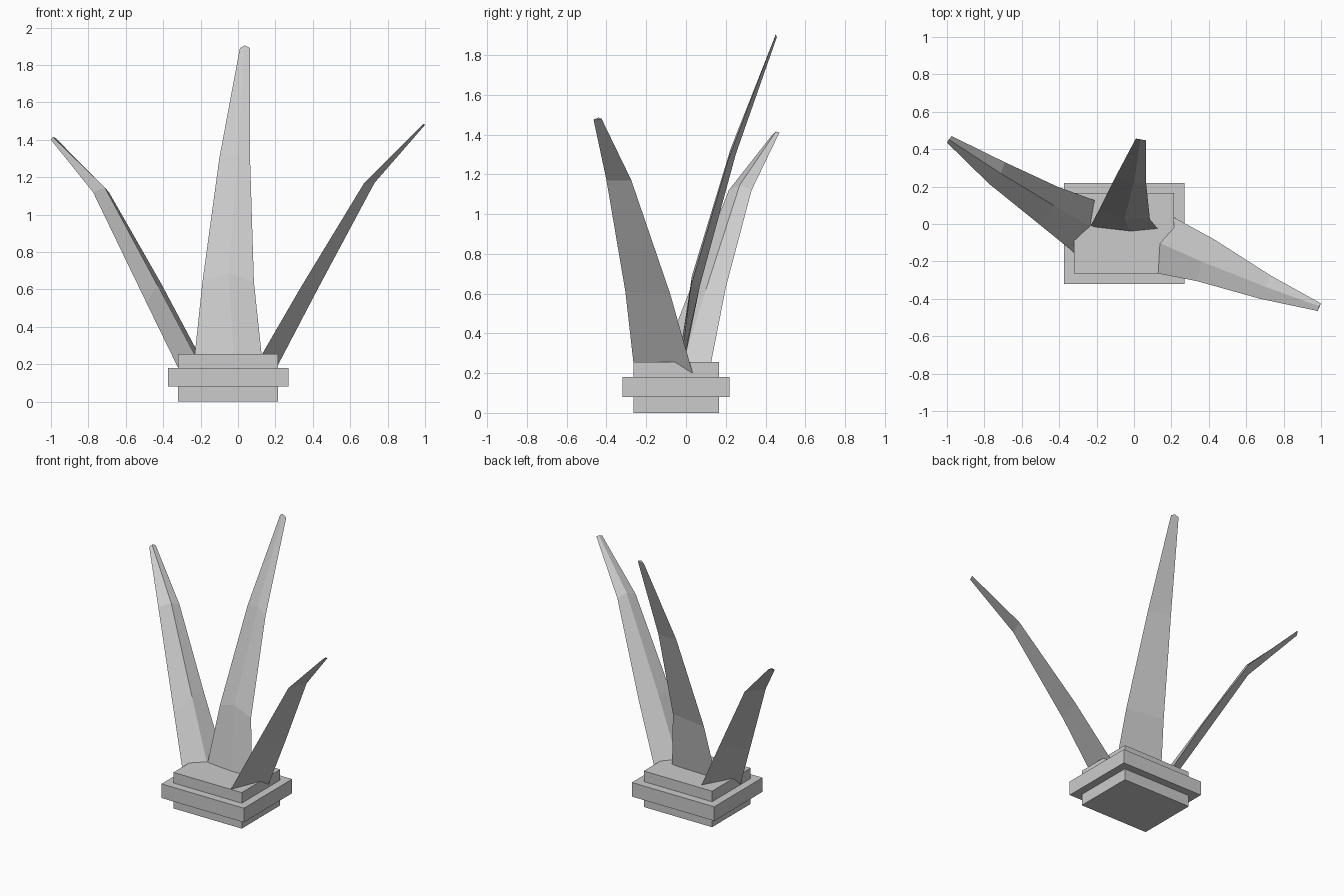
import bpy, bmesh

grey = bpy.data.materials.new("plain grey")
grey.diffuse_color = (0.6, 0.6, 0.6, 1)


def finish(name, bm):
    bmesh.ops.recalc_face_normals(bm, faces=bm.faces)
    mesh = bpy.data.meshes.new(name)
    bm.to_mesh(mesh)
    bm.free()
    mesh.materials.append(grey)
    bpy.context.collection.objects.link(bpy.data.objects.new(name, mesh))


def box(name, lo, hi):
    bm = bmesh.new()
    bmesh.ops.create_cube(bm, size=1)
    for v in bm.verts:
        v.co = [(a + b) / 2 + c * (b - a) for a, b, c in zip(lo, hi, v.co)]
    finish(name, bm)


def leaf(name, edge_a, ridge, edge_b):
    """Tapered blade of triangular section, lofted from root to tip."""
    bm = bmesh.new()
    rings = [[bm.verts.new(p) for p in ring] for ring in zip(edge_a, ridge, edge_b)]
    for r, s in zip(rings, rings[1:]):
        for i in range(3):
            j = (i + 1) % 3
            bm.faces.new((r[i], r[j], s[j], s[i]))
    bm.faces.new(rings[0])
    bm.faces.new(rings[-1])
    finish(name, bm)


# Square pot with a wider band
box("pot_body", (-0.32, -0.265, 0), (0.215, 0.165, 0.255))
box("pot_band", (-0.375, -0.32, 0.08), (0.27, 0.22, 0.18))

# Three leaves, rooted inside the pot
leaf("back_leaf",
     [(-0.24, -0.025, 0.17), (-0.19, 0.07, 0.64), (-0.10, 0.25, 1.30), (0.01, 0.457, 1.89)],
     [(-0.02, -0.05, 0.17), (-0.05, 0.03, 0.69), (0.0, 0.225, 1.33), (0.035, 0.452, 1.905)],
     [(0.135, -0.035, 0.17), (0.085, 0.025, 0.64), (0.065, 0.215, 1.28), (0.065, 0.447, 1.89)])
leaf("left_leaf",
     [(-0.165, 0.11, 0.17), (-0.41, 0.20, 0.63), (-0.69, 0.33, 1.12), (-0.975, 0.47, 1.41)],
     [(-0.19, -0.04, 0.17), (-0.43, 0.10, 0.62), (-0.712, 0.27, 1.145), (-0.99, 0.452, 1.415)],
     [(-0.305, -0.165, 0.15), (-0.49, -0.015, 0.53), (-0.775, 0.215, 1.12), (-1.0, 0.435, 1.40)])
leaf("right_leaf",
     [(0.195, 0.045, 0.16), (0.425, -0.08, 0.60), (0.73, -0.275, 1.17), (1.0, -0.425, 1.48)],
     [(0.09, -0.08, 0.17), (0.36, -0.20, 0.63), (0.70, -0.335, 1.195), (0.99, -0.44, 1.485)],
     [(0.08, -0.255, 0.17), (0.335, -0.305, 0.61), (0.675, -0.40, 1.17), (0.982, -0.465, 1.475)])
